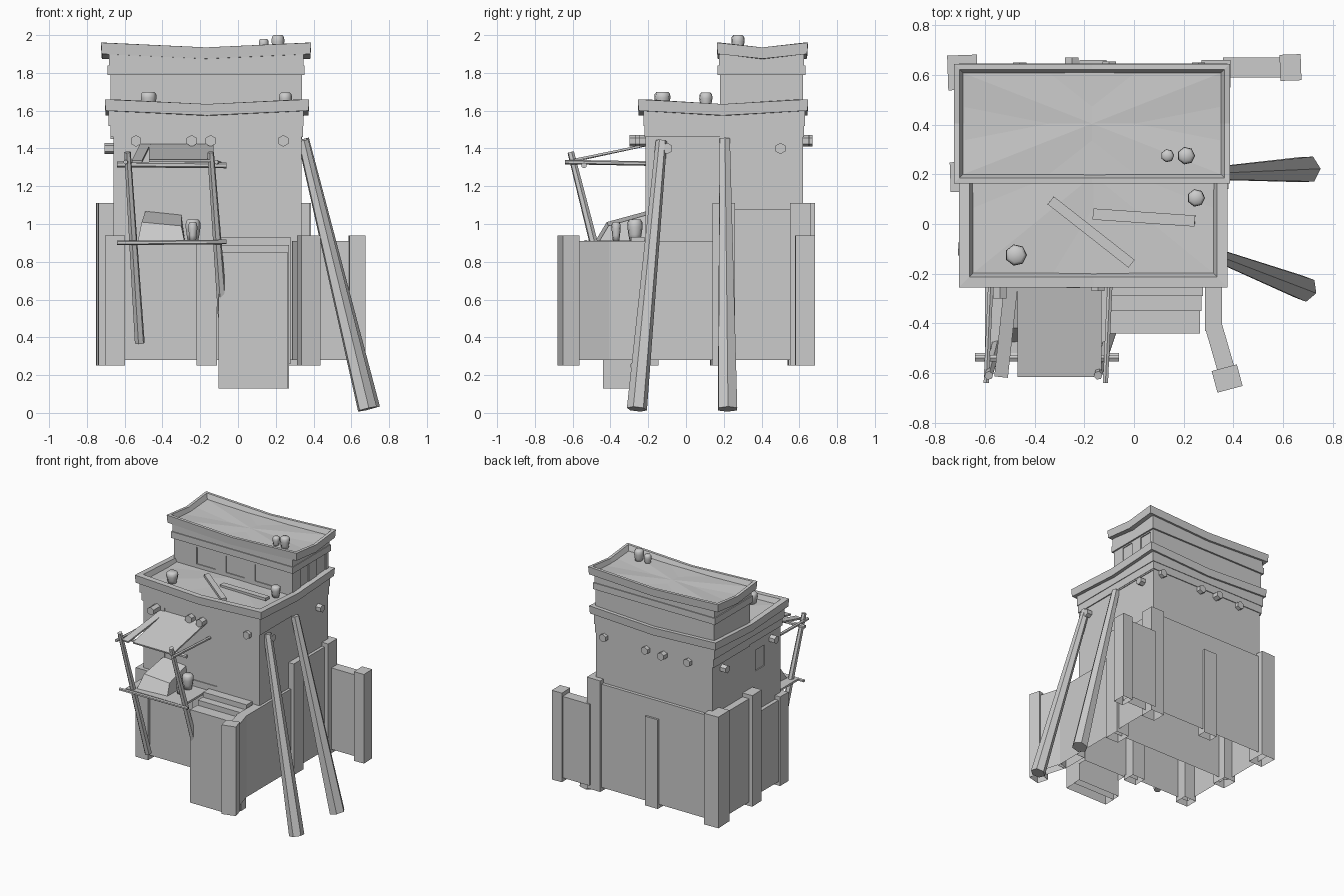
import bpy, bmesh, math
from mathutils import Vector, Matrix

if "Cube" in bpy.data.objects:
    bpy.data.objects.remove(bpy.data.objects["Cube"])

def finish(name, bm, open_bottom=False):
    bmesh.ops.recalc_face_normals(bm, faces=bm.faces)
    if open_bottom:
        bmesh.ops.delete(bm, geom=[f for f in bm.faces if f.normal.z < -0.95], context='FACES_ONLY')
    me = bpy.data.meshes.new(name)
    bm.to_mesh(me)
    bm.free()
    ob = bpy.data.objects.new(name, me)
    bpy.context.collection.objects.link(ob)
    return ob

def boxes(name, *ranges, open_bottom=False):
    """Axis aligned boxes given as (x0, x1, y0, y1, z0, z1)."""
    bm = bmesh.new()
    for x0, x1, y0, y1, z0, z1 in ranges:
        m = Matrix.Translation(((x0+x1)/2, (y0+y1)/2, (z0+z1)/2)) @ Matrix.Diagonal((x1-x0, y1-y0, z1-z0, 1))
        bmesh.ops.create_cube(bm, size=1, matrix=m)
    return finish(name, bm, open_bottom)

def plank(name, p, q, w, t, open_bottom=False):
    """Flat board between two points, w wide sideways and t thick."""
    p, q = Vector(p), Vector(q)
    d = (q - p).normalized()
    side = Vector((-d.y, d.x, 0)).normalized()
    up = d.cross(side)
    rot = Matrix((d, side, up)).transposed().to_4x4()
    bm = bmesh.new()
    bmesh.ops.create_cube(bm, size=1, matrix=Matrix.Translation((p+q)/2) @ rot @ Matrix.Diagonal(((q-p).length, w, t, 1)))
    return finish(name, bm, open_bottom)

def wall(name, p, q, z0, z1, t=0.07):
    z = (z0 + z1) / 2
    return plank(name, (*p, z), (*q, z), t, z1 - z0, True)

def pole(name, p, q, r0, r1=None, n=6):
    p, q = Vector(p), Vector(q)
    rot = (q - p).to_track_quat('Z', 'Y').to_matrix().to_4x4()
    bm = bmesh.new()
    bmesh.ops.create_cone(bm, cap_ends=True, segments=n, radius1=r0, radius2=r1 or r0,
                          depth=(q-p).length, matrix=Matrix.Translation((p+q)/2) @ rot)
    return finish(name, bm)

def loft(name, loops):
    bm = bmesh.new()
    rows = [[bm.verts.new(c) for c in lp] for lp in loops]
    n = len(rows[0])
    for a, b in zip(rows, rows[1:]):
        for i in range(n):
            bm.faces.new((a[i], a[(i+1) % n], b[(i+1) % n], b[i]))
    for row in (rows[0], rows[-1]):
        c = bm.verts.new(sum((v.co for v in row), Vector()) / n)
        for i in range(n):
            bm.faces.new((row[i], row[(i+1) % n], c))
    return finish(name, bm)

def roof(name, x0, x1, y0, y1, top, inset=0.05):
    """Tray roof with raised rim, sagging at the middle of each side."""
    def ring(d, z, sag):
        xs = (x0+d, (x0+x1)/2, x1-d)
        ys = (y0+d, (y0+y1)/2, y1-d)
        order = [(0, 0), (1, 0), (2, 0), (2, 1), (2, 2), (1, 2), (0, 2), (0, 1)]
        return [(xs[i], ys[j], z - (sag if 1 in (i, j) else 0)) for i, j in order]
    return loft(name, [ring(0.03, top-0.062, 0.025), ring(0.004, top-0.06, 0.025), ring(0, top, 0.025),
                       ring(inset-0.015, top, 0.025), ring(inset, top-0.04, 0.015)])

def pot(name, x, y, z, r, h):
    prof = [(0.7, 0), (0.85, 0.3), (1, 0.65), (0.95, 0.88), (0.7, 1)]
    ob = loft(name, [[(x+r*f*math.cos(a*math.pi/3.5), y+r*f*math.sin(a*math.pi/3.5), z+h*k)
                      for a in range(7)] for f, k in prof])
    ob.data.polygons.foreach_set("use_smooth", [True] * len(ob.data.polygons))
    return ob

def cut(ob, cutter):
    m = ob.modifiers.new("recess", 'BOOLEAN')
    m.operation, m.solver, m.object = 'DIFFERENCE', 'EXACT', cutter
    bpy.context.view_layer.update()
    dg = bpy.context.evaluated_depsgraph_get()
    me = bpy.data.meshes.new_from_object(ob.evaluated_get(dg))
    ob.modifiers.clear()
    ob.data = me
    bpy.data.objects.remove(cutter)

# main storey and upper tower with shallow openings
body = boxes("main_storey", (-0.66, 0.335, -0.215, 0.62, 0.88, 1.61))
cut(body, boxes("recess_cutter", (-0.48, -0.03, -0.3, -0.209, 0.96, 1.45), (-0.7, -0.653, -0.02, 0.09, 1.22, 1.38)))
tower = boxes("upper_tower", (-0.675, 0.34, 0.18, 0.62, 1.45, 1.91))
cut(tower, boxes("window_cutter", *[(a, b, 0.1, 0.187, 1.64, 1.77) for a, b in ((-0.48, -0.32), (-0.23, -0.07), (0.02, 0.18))],
                 *[(0.333, 0.4, a, b, 1.64, 1.78) for a, b in ((0.28, 0.38), (0.48, 0.59))]))
boxes("main_collar", (-0.685, 0.348, -0.225, 0.63, 1.52, 1.60))
boxes("main_band", (-0.675, 0.343, -0.219, 0.626, 1.46, 1.52))
boxes("tower_band", (-0.69, 0.352, 0.167, 0.633, 1.79, 1.84))
boxes("tower_collar", (-0.682, 0.347, 0.174, 0.626, 1.84, 1.91))
roof("main_roof", -0.705, 0.377, -0.255, 0.647, 1.66, 0.057)
roof("tower_roof", -0.725, 0.387, 0.163, 0.645, 1.96, 0.037)

# compound base, shells open underneath
boxes("back_base", (-0.715, 0.358, 0.19, 0.645, 0.28, 1.08), open_bottom=True)
boxes("front_base", (-0.69, 0.355, -0.222, 0.19, 0.28, 0.91), open_bottom=True)
wall("front_fence_near", (0.32, -0.222), (0.32, -0.43), 0.28, 0.91)
wall("front_fence_far", (0.32, -0.41), (0.375, -0.60), 0.28, 0.91)
wall("back_fence", (0.358, 0.63), (0.60, 0.63), 0.28, 0.91, 0.08)

# wall posts: x, y, width, depth, top, turn
for i, (x, y, w, d, top, turn) in enumerate([
        (-0.69, 0.61, 0.12, 0.14, 1.11, 2), (-0.69, 0.19, 0.10, 0.12, 1.11, 2), (-0.652, -0.195, 0.105, 0.10, 0.94, 0),
        (-0.165, -0.195, 0.11, 0.10, 0.91, 0), (0.33, 0.605, 0.115, 0.11, 1.11, 0), (0.325, 0.2, 0.11, 0.12, 1.11, 0),
        (0.63, 0.63, 0.085, 0.105, 0.94, 2), (0.375, -0.622, 0.105, 0.09, 0.94, 15), (-0.165, 0.625, 0.11, 0.07, 0.94, 0)]):
    a = math.radians(turn)
    dx, dy = math.cos(a)*w/2, math.sin(a)*w/2
    wall(f"wall_post_{i+1}", (x-dx, y-dy), (x+dx, y+dy), 0.25, top, d)

# entrance steps
for i, (y0, y1, z0, z1) in enumerate([(-0.44, -0.35, 0.13, 0.85), (-0.35, -0.29, 0.13, 0.89), (-0.29, -0.22, 0.26, 0.93)]):
    boxes(f"step_{i+1}", (-0.103+0.004*i, 0.265+0.006*i, y0, y1, z0, z1), open_bottom=True)

# protruding beam ends
for i, (x, y) in enumerate([(-0.54, -0.30), (-0.245, -0.258), (-0.145, -0.27), (0.24, -0.245)]):
    pole(f"front_beam_{i+1}", (x, -0.18, 1.44), (x, y, 1.44), 0.031)
for i, (x, y) in enumerate([(0.26, 0.65), (-0.10, 0.655), (-0.25, 0.67), (-0.46, 0.65)]):
    pole(f"back_beam_{i+1}", (x, 0.58, 1.44), (x, y, 1.44), 0.031)
for s, x0, x1 in (("right", 0.3, 0.375), ("left", -0.62, -0.708)):
    for i, y in enumerate((0.5, -0.1)):
        pole(f"{s}_beam_{i+1}", (x0, y, 1.40), (x1, y, 1.40), 0.03)

# leaning support logs
pole("support_log_front", (0.685, -0.26, 0.02), (0.345, -0.13, 1.44), 0.054, 0.03)
pole("support_log_back", (0.695, 0.22, 0.02), (0.345, 0.205, 1.45), 0.058, 0.031)

# balcony with poles, rails and awning
pole("balcony_pole_left", (-0.52, -0.355, 0.37), (-0.585, -0.61, 1.38), 0.027, 0.018)
pole("balcony_pole_right", (-0.08, -0.39, 0.51), (-0.145, -0.61, 1.38), 0.027, 0.018)
pole("awning_bar", (-0.64, -0.54, 1.315), (-0.06, -0.54, 1.31), 0.015)
pole("balcony_bar", (-0.64, -0.53, 0.90), (-0.06, -0.53, 0.905), 0.012)
for i, x in enumerate((-0.595, -0.115)):
    pole(f"awning_side_bar_{i+1}", (x, -0.64, 1.328), (x+0.02, -0.20, 1.32), 0.012)
boxes("balcony_floor", (-0.60, -0.11, -0.52, -0.2, 0.897, 0.912))
plank("awning", (-0.30, -0.615, 1.335), (-0.30, -0.20, 1.42), 0.34, 0.012)
plank("awning_strip", (-0.535, -0.615, 1.33), (-0.49, -0.20, 1.42), 0.055, 0.012)

# draped bundle and jars on the balcony
loft("bundle", [[(-0.53, -0.48, 0.91), (-0.28, -0.47, 0.89), (-0.28, -0.20, 0.91), (-0.50, -0.20, 0.91)],
                [(-0.51, -0.42, 1.01), (-0.30, -0.41, 0.99), (-0.30, -0.20, 1.05), (-0.49, -0.20, 1.07)]])
pot("balcony_jar_large", -0.24, -0.27, 0.91, 0.042, 0.115)
pot("balcony_jar_small", -0.24, -0.37, 0.91, 0.025, 0.10)

# roof clutter
pot("roof_jar_1", -0.475, -0.125, 1.61, 0.044, 0.09)
pot("roof_jar_2", 0.25, 0.105, 1.61, 0.036, 0.085)
pot("tower_jar_small", 0.135, 0.275, 1.905, 0.027, 0.075)
pot("tower_jar_large", 0.21, 0.275, 1.905, 0.036, 0.095)
plank("roof_plank_1", (-0.335, 0.095, 1.625), (-0.01, -0.16, 1.62), 0.04, 0.02)
plank("roof_plank_2", (-0.165, 0.04, 1.615), (0.245, 0.012, 1.63), 0.045, 0.02)
